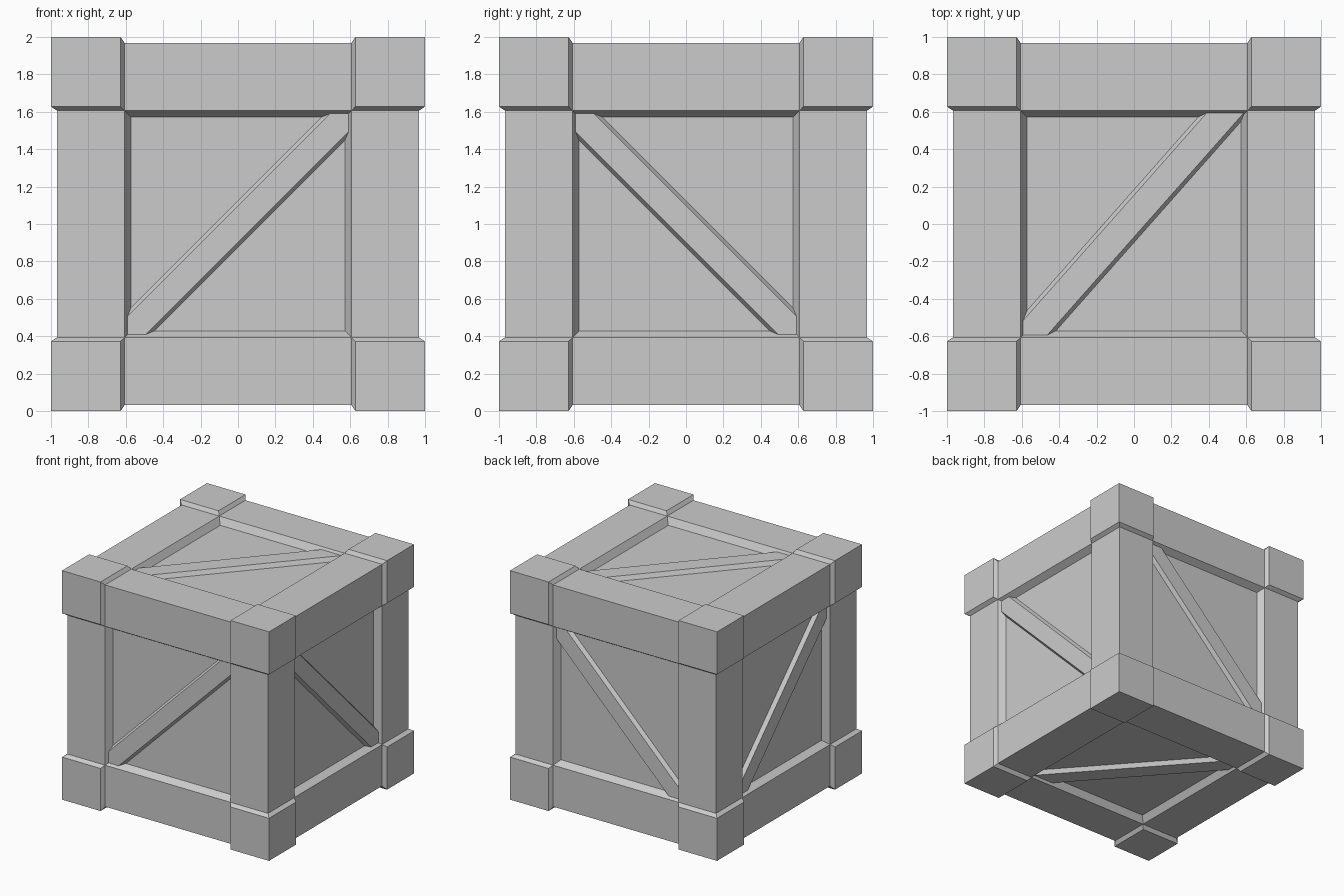
import bpy, bmesh, math

if "Cube" in bpy.data.objects:
    bpy.data.objects.remove(bpy.data.objects["Cube"])

OUT, OUT_IN = 1.0, 0.628     # corner block: outer face, inner edge
RAIL, RAIL_IN = 0.968, 0.606  # rail: outer face, inner edge
PANEL, PANEL_IN = 0.91, 0.571  # panel face, foot of the rail bevel
SIGNS = (-1, 1)


def hull(name, points):
    """Convex flat-faced solid around points given relative to the crate centre."""
    bm = bmesh.new()
    for x, y, z in points:
        bm.verts.new((x, y, z + 1))
    bmesh.ops.convex_hull(bm, input=bm.verts[:])
    bmesh.ops.delete(bm, geom=[v for v in bm.verts if not v.link_faces], context='VERTS')
    bmesh.ops.dissolve_limit(bm, angle_limit=0.01, verts=bm.verts[:], edges=bm.edges[:])
    bmesh.ops.recalc_face_normals(bm, faces=bm.faces[:])
    mesh = bpy.data.meshes.new(name)
    bm.to_mesh(mesh)
    bm.free()
    bpy.context.collection.objects.link(bpy.data.objects.new(name, mesh))


# Recessed panels: one core box
hull("panels", [(x * PANEL, y * PANEL, z * PANEL)
                for x in SIGNS for y in SIGNS for z in SIGNS])

# Corner blocks with bevelled shoulders down to the rails
block = [(a, b, c) for pair in ((OUT, OUT_IN), (RAIL, RAIL_IN))
         for a in pair for b in pair for c in pair]
for sx in SIGNS:
    for sy in SIGNS:
        for sz in SIGNS:
            hull("corner_block", [(sx * a, sy * b, sz * c) for a, b, c in block])

# Edge rails along x, y and z with bevelled inner edges
section = [(RAIL, RAIL), (RAIL_IN, RAIL), (PANEL_IN, PANEL),
           (PANEL, PANEL_IN), (RAIL, RAIL_IN)]
for axis in range(3):
    for sa in SIGNS:
        for sb in SIGNS:
            pts = []
            for end in SIGNS:
                for a, b in section:
                    p = [end * RAIL_IN, sa * a, sb * b]
                    pts.append(p[-axis:] + p[:-axis] if axis else p)
            hull("edge_rail", pts)


# Diagonal braces: trapezoid bars tucked into the rails at both ends
def brace(name, place, angle, half=0.069, shift=0.0, top=0.943):
    ca, sa = math.cos(math.radians(angle)), math.sin(math.radians(angle))
    pts = []
    for t in (-0.89, 0.89):
        for w, d in ((half, top), (half + 0.025, 0.90)):
            for s in SIGNS:
                n = shift + s * w
                pts.append(place(t * ca - n * sa, t * sa + n * ca, d))
    hull(name, pts)


brace("front_brace", lambda u, v, d: (u, -d, v), 45)
brace("back_brace", lambda u, v, d: (u, d, v), 45)
brace("right_brace", lambda u, v, d: (d, u, v), -45)
brace("left_brace", lambda u, v, d: (-d, u, v), -45)
brace("top_brace", lambda u, v, d: (u, v, d), 48.5, 0.074, 0.028, 0.947)
brace("bottom_brace", lambda u, v, d: (u, -v, -d), 48.5, 0.074, 0.028, 0.947)
